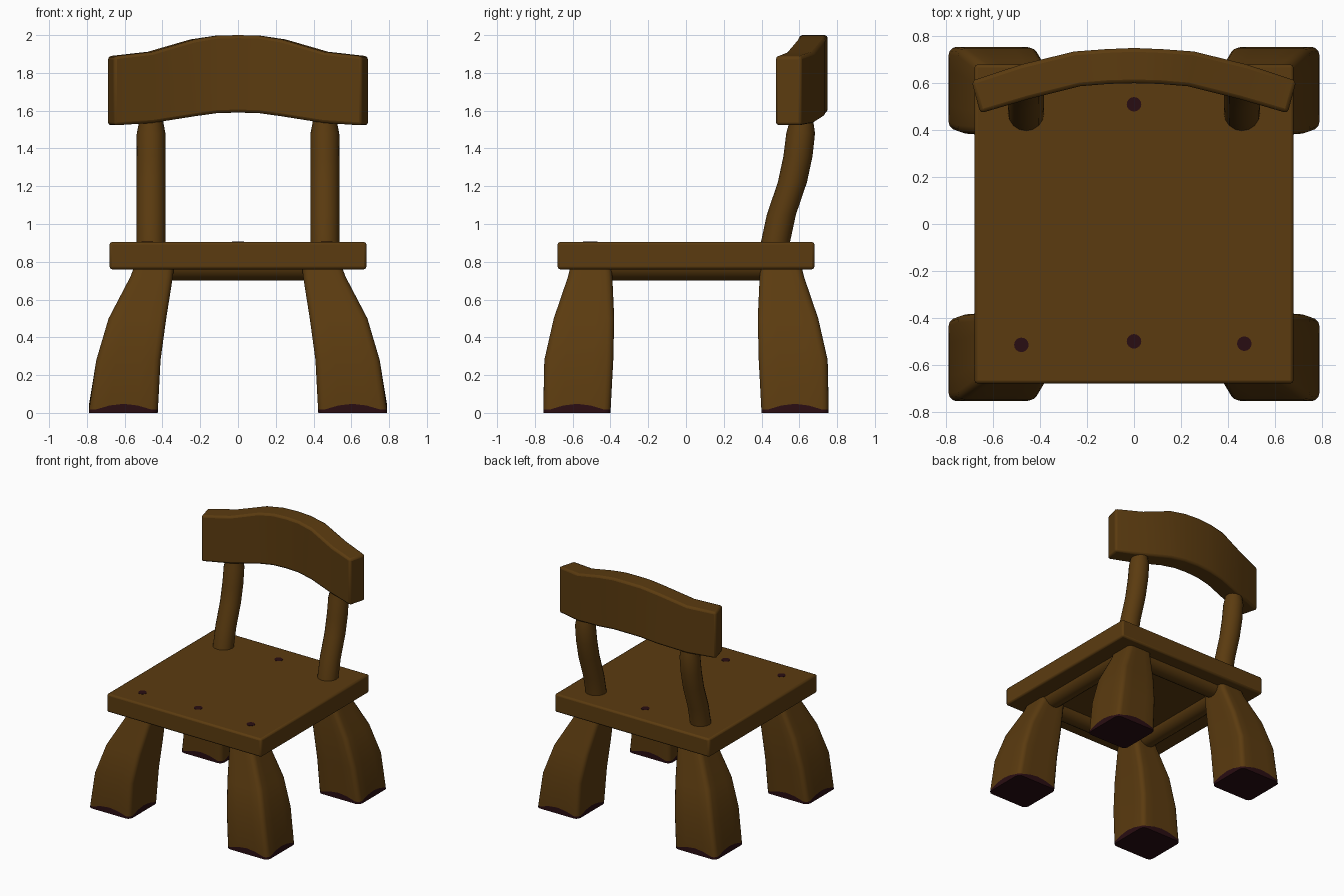
import bpy, bmesh, math

if "Cube" in bpy.data.objects:
    bpy.data.objects.remove(bpy.data.objects["Cube"])


def material(name, rgb):
    m = bpy.data.materials.new(name)
    m.diffuse_color = (*rgb, 1)
    m.use_nodes = True
    m.node_tree.nodes["Principled BSDF"].inputs["Base Color"].default_value = m.diffuse_color
    return m


WOOD = material("brown wood", (0.105, 0.044, 0.005))
DARK = material("dark end wood", (0.022, 0.004, 0.006))


def finish(name, bm, bevel=0.0, dark_below=None):
    bmesh.ops.recalc_face_normals(bm, faces=bm.faces)
    if dark_below is not None:
        for f in bm.faces:
            if max(v.co.z for v in f.verts) < dark_below:
                f.material_index = 1
    me = bpy.data.meshes.new(name)
    bm.to_mesh(me)
    bm.free()
    ob = bpy.data.objects.new(name, me)
    bpy.context.collection.objects.link(ob)
    me.materials.append(WOOD)
    me.materials.append(DARK)
    if bevel:
        mod = ob.modifiers.new("soft edges", 'BEVEL')
        mod.width, mod.segments = bevel, 2
        mod.limit_method, mod.angle_limit = 'ANGLE', math.radians(50)
    bpy.ops.object.select_all(action='DESELECT')
    ob.select_set(True)
    bpy.context.view_layer.objects.active = ob
    bpy.ops.object.shade_smooth_by_angle(angle=math.radians(35))
    return ob


def loft(name, rings, bevel=0.0, dark_below=None):
    bm = bmesh.new()
    rows = [[bm.verts.new(p) for p in r] for r in rings]
    n = len(rows[0])
    for a, b in zip(rows, rows[1:]):
        for i in range(n):
            j = (i + 1) % n
            bm.faces.new((a[i], a[j], b[j], b[i]))
    bm.faces.new(rows[0])
    bm.faces.new(rows[-1])
    return finish(name, bm, bevel, dark_below)


def circle(cx, cy, z, r, n=16):
    return [(cx + r * math.cos(2 * math.pi * i / n),
             cy + r * math.sin(2 * math.pi * i / n), z) for i in range(n)]


# Seat slab
bm = bmesh.new()
bmesh.ops.create_cube(bm, size=1)
bmesh.ops.scale(bm, vec=(1.36, 1.36, 0.145), verts=bm.verts)
bmesh.ops.translate(bm, vec=(0, 0, 0.8325), verts=bm.verts)
finish("seat", bm, 0.014)


# Splayed legs: rounded square sections with a wavy dark foot
def section(x0, x1, y0, y1, r=0.035):
    pts = []
    corners = [(x1 - r, y1 - r), (x0 + r, y1 - r), (x0 + r, y0 + r), (x1 - r, y0 + r)]
    for k, (cx, cy) in enumerate(corners):
        for s in range(4):
            a = math.pi / 2 * (k + s / 3)
            pts.append((cx + r * math.cos(a), cy + r * math.sin(a), 0.0))
        nx, ny = corners[(k + 1) % 4]
        a = math.pi / 2 * (k + 1)
        for t in (0.25, 0.5, 0.75):  # points along each side carry the wave
            pts.append((cx + (nx - cx) * t + r * math.cos(a),
                        cy + (ny - cy) * t + r * math.sin(a), math.sin(math.pi * t)))
    return pts


LEG = [(0.00, 0.425, 0.79, 0.40, 0.755, 0), (0.018, 0.424, 0.788, 0.399, 0.755, 0.03),
       (0.28, 0.41, 0.75, 0.385, 0.75, 0), (0.50, 0.38, 0.685, 0.38, 0.70, 0),
       (0.72, 0.345, 0.57, 0.39, 0.625, 0), (0.80, 0.335, 0.54, 0.395, 0.605, 0)]
for sy, row in ((-1, "front"), (1, "back")):
    for sx, side in ((-1, "left"), (1, "right")):
        rings = [[(sx * x, sy * y, z + wave * w) for x, y, w in section(x0, x1, y0, y1)]
                 for z, x0, x1, y0, y1, wave in LEG]
        loft(f"{row}_{side}_leg", rings, dark_below=0.06)

# Round rails under the seat
for s, nx, ny in ((-1, "front", "left"), (1, "back", "right")):
    across = [[(x, s * 0.49 + b, 0.785 + c) for b, c, _ in circle(0, 0, 0, 0.085)]
              for x in (-0.46, 0.46)]
    loft(f"{nx}_rail", across)
    along = [[(s * 0.46 + b, y, 0.785 + c) for b, c, _ in circle(0, 0, 0, 0.085)]
             for y in (-0.49, 0.49)]
    loft(f"{ny}_rail", along)

# Curved back posts
POST = [(0.85, 0.465, 0.077), (0.91, 0.475, 0.077), (1.05, 0.505, 0.077), (1.22, 0.563, 0.077),
        (1.36, 0.593, 0.077), (1.48, 0.607, 0.076), (1.53, 0.61, 0.066), (1.60, 0.61, 0.06)]
for sx, side in ((-1, "left"), (1, "right")):
    loft(f"{side}_post", [circle(sx * 0.46, y, z, r) for z, y, r in POST])

# Bowed backrest: front x, front y, back x, back y, bottom z, top z
HALF = [(0.655, 0.472, 0.692, 0.61, 1.522, 1.888), (0.45, 0.532, 0.48, 0.68, 1.535, 1.912),
        (0.23, 0.587, 0.255, 0.735, 1.57, 1.977), (0.11, 0.597, 0.12, 0.745, 1.587, 1.997),
        (0, 0.60, 0, 0.75, 1.59, 2.0)]
stations = [(-a, b, -c, d, e, f) for a, b, c, d, e, f in HALF] + HALF[-2::-1]
loft("backrest", [[(fx, fy, zb), (bx, by, zb), (bx, by, zt), (fx, fy, zt)]
                  for fx, fy, bx, by, zb, zt in stations], bevel=0.016)

# Dark peg ends set in the seat top
for i, (x, y) in enumerate(((-0.48, -0.515), (0, -0.50), (0.47, -0.51), (0, 0.51))):
    loft(f"seat_peg_{i + 1}", [circle(x, y, 0.90, 0.031), circle(x, y, 0.907, 0.031)],
         dark_below=1.0)
